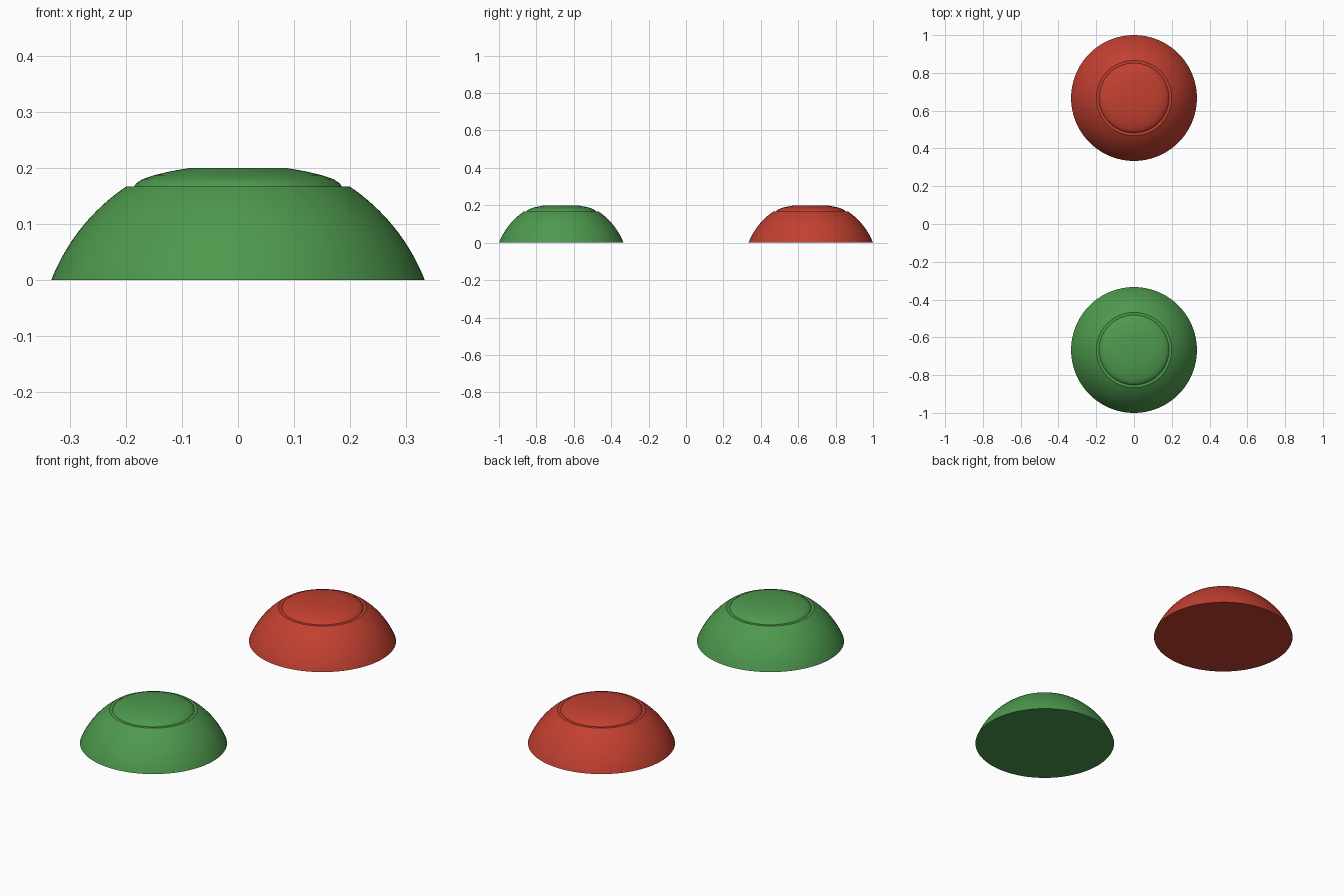
import bpy
import bmesh
import math

cube = bpy.data.objects.get("Cube")
if cube:
    bpy.data.objects.remove(cube, do_unlink=True)

SIDES = 96
RIM, LEDGE, LEDGE_Z = 0.333, 0.199, 0.167


def make_material(name, color):
    mat = bpy.data.materials.new(name)
    mat.use_nodes = True
    mat.diffuse_color = color
    mat.node_tree.nodes["Principled BSDF"].inputs["Base Color"].default_value = color
    return mat


def lathe(name, profile, y, mat):
    """Turn a profile of (radius, height) into a closed solid."""
    bm = bmesh.new()
    rings = []
    for r, z in profile:
        angles = [math.tau * i / SIDES for i in range(SIDES)]
        rings.append([bm.verts.new((r * math.cos(a), r * math.sin(a), z)) for a in angles])
    for low, high in zip(rings, rings[1:]):
        for i in range(SIDES):
            j = (i + 1) % SIDES
            bm.faces.new((low[i], low[j], high[j], high[i]))
    bm.faces.new(rings[0][::-1])
    bm.faces.new(rings[-1])
    mesh = bpy.data.meshes.new(name)
    bm.to_mesh(mesh)
    bm.free()
    mesh.materials.append(mat)
    obj = bpy.data.objects.new(name, mesh)
    obj.location.y = y
    bpy.context.collection.objects.link(obj)
    bpy.ops.object.select_all(action="DESELECT")
    obj.select_set(True)
    bpy.context.view_layer.objects.active = obj
    bpy.ops.object.shade_smooth_by_angle(angle=math.radians(30))
    return obj


# Dome: a slice of a sphere whose centre lies below the ground
depth = (RIM**2 - LEDGE**2 - LEDGE_Z**2) / (2 * LEDGE_Z)
radius = math.hypot(RIM, depth)
start = math.atan2(depth, RIM)
end = math.atan2(depth + LEDGE_Z, LEDGE)
steps = 16
arc = [start + (end - start) * i / steps for i in range(steps + 1)]
dome_profile = [(radius * math.cos(a), radius * math.sin(a) - depth) for a in arc]

# Cap: a low rounded disc with a flat top
cap_profile = [(0.185, LEDGE_Z), (0.182, 0.172), (0.17, 0.18), (0.15, 0.187),
               (0.12, 0.194), (0.085, 0.2)]

green = make_material("green", (0.076, 0.319, 0.076, 1))
red = make_material("red", (0.54, 0.051, 0.03, 1))

for label, y, mat in (("green", -0.667, green), ("red", 0.667, red)):
    lathe(label + "_dome", dome_profile, y, mat)
    lathe(label + "_cap", cap_profile, y, mat)
